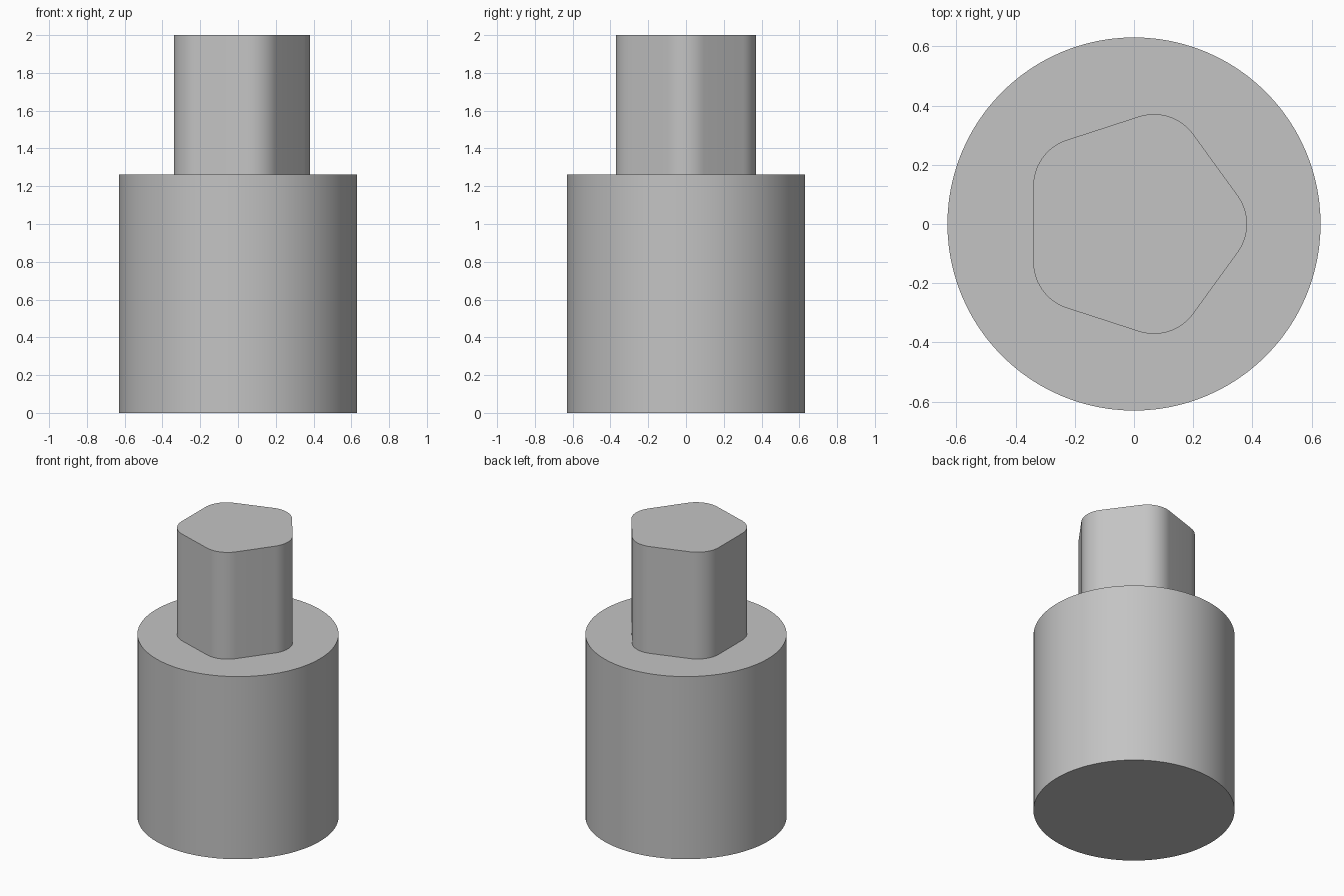
import bpy
import bmesh
from math import cos, sin, pi, radians

if "Cube" in bpy.data.objects:
    bpy.data.objects.remove(bpy.data.objects["Cube"], do_unlink=True)

grey = bpy.data.materials.new("plain grey")
grey.use_nodes = True
colour = (0.55, 0.55, 0.55, 1)
grey.diffuse_color = colour
grey.node_tree.nodes["Principled BSDF"].inputs["Base Color"].default_value = colour

BODY_RADIUS, BODY_TOP, TOP = 0.63, 1.262, 2.0


def circle(radius, steps):
    return [(radius * cos(2 * pi * i / steps), radius * sin(2 * pi * i / steps))
            for i in range(steps)]


def rounded_polygon(sides, apothem, fillet, steps):
    """Regular polygon outline with arcs swept around its inset corners."""
    inner = (apothem - fillet) / cos(pi / sides)
    points = []
    for k in range(sides):
        corner = 2 * pi * k / sides
        for i in range(steps + 1):
            a = corner + (2 * i / steps - 1) * pi / sides
            points.append((inner * cos(corner) + fillet * cos(a),
                           inner * sin(corner) + fillet * sin(a)))
    return points


def ring(bm, outline, z):
    return [bm.verts.new((x, y, z)) for x, y in outline]


def wall(bm, low, high):
    for i in range(len(low)):
        j = (i + 1) % len(low)
        bm.faces.new((low[i], low[j], high[j], high[i]))


# One solid: round body, flat shoulder, five-sided post
bm = bmesh.new()
body = circle(BODY_RADIUS, 96)
post = rounded_polygon(5, 0.34, 0.163, 12)
body_low, body_high = ring(bm, body, 0), ring(bm, body, BODY_TOP)
post_low, post_high = ring(bm, post, BODY_TOP), ring(bm, post, TOP)
wall(bm, body_low, body_high)
wall(bm, post_low, post_high)
bm.faces.new(body_low[::-1])
bm.faces.new(post_high)

# Shoulder between the two outlines
rims = [e for e in bm.edges if all(abs(v.co.z - BODY_TOP) < 1e-5 for v in e.verts)]
bmesh.ops.triangle_fill(bm, edges=rims, use_beauty=True, normal=(0, 0, 1))
bmesh.ops.recalc_face_normals(bm, faces=bm.faces)

mesh = bpy.data.meshes.new("stepped_plug")
bm.to_mesh(mesh)
bm.free()
mesh.materials.append(grey)
plug = bpy.data.objects.new("stepped_plug", mesh)
bpy.context.collection.objects.link(plug)

# Smooth walls with crisp rims
bpy.ops.object.select_all(action="DESELECT")
plug.select_set(True)
bpy.context.view_layer.objects.active = plug
bpy.ops.object.shade_smooth_by_angle(angle=radians(30))
